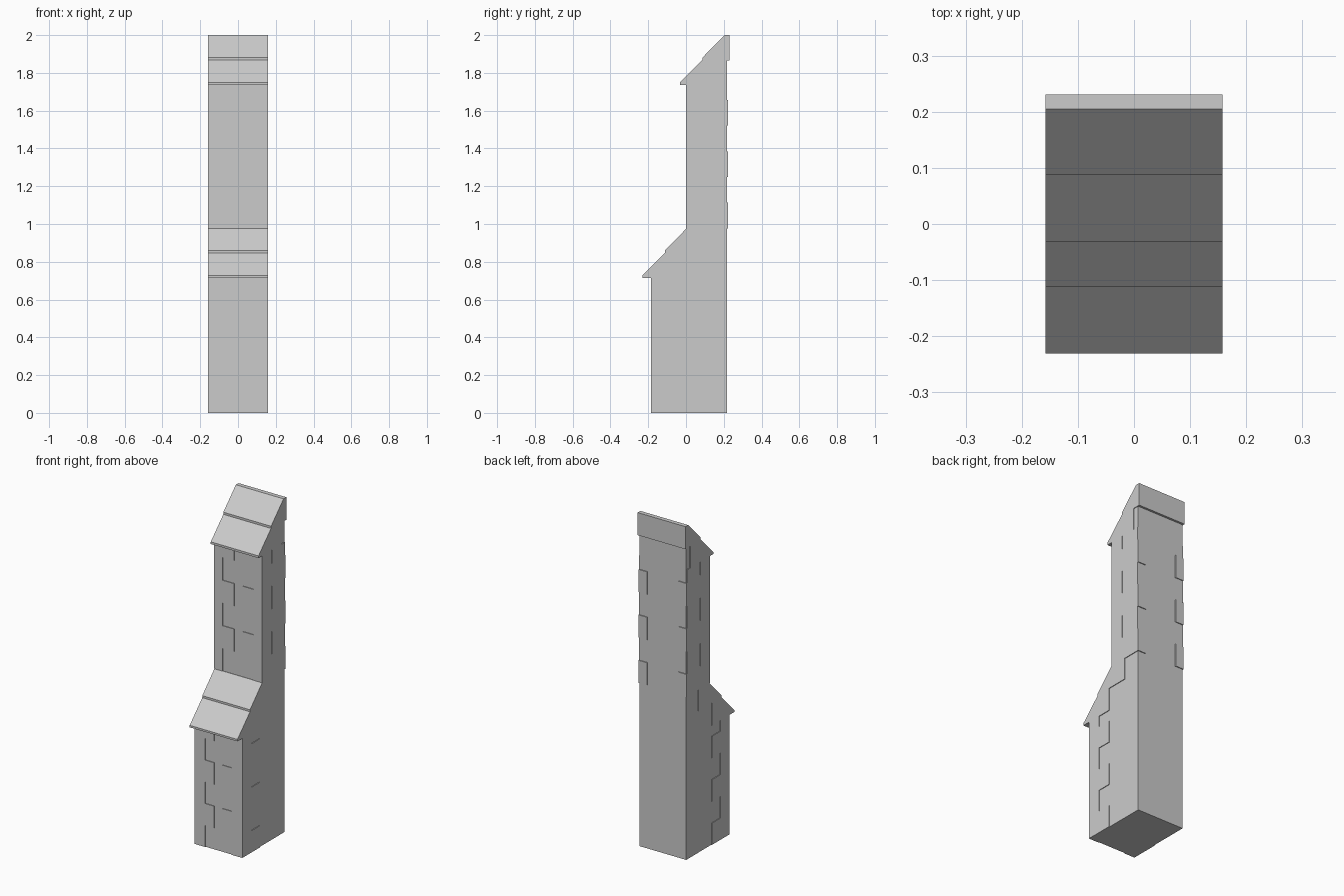
import bpy, bmesh

if "Cube" in bpy.data.objects:
    bpy.data.objects.remove(bpy.data.objects["Cube"])

HALF = 0.158      # half width of the caps and corner stones
COURSE = 0.13     # lower course height


def prism(name, profile, half):
    """Extrude a (y, z) profile across x."""
    bm = bmesh.new()
    face = bm.faces.new([bm.verts.new((-half, y, z)) for y, z in profile])
    ext = bmesh.ops.extrude_face_region(bm, geom=[face])
    verts = [v for v in ext["geom"] if isinstance(v, bmesh.types.BMVert)]
    bmesh.ops.translate(bm, verts=verts, vec=(2 * half, 0, 0))
    bmesh.ops.recalc_face_normals(bm, faces=bm.faces)
    return finish(name, bm)


def finish(name, bm):
    mesh = bpy.data.meshes.new(name)
    bm.to_mesh(mesh)
    bm.free()
    obj = bpy.data.objects.new(name, mesh)
    bpy.context.collection.objects.link(obj)
    return obj


def stone(name, width, y0, y1, z0, z1):
    """Corner stone on the right side, mirrored to the left."""
    bm = bmesh.new()
    bmesh.ops.create_cube(bm, size=1)
    for v in bm.verts:
        v.co.x = HALF - width * (0.5 - v.co.x)
        v.co.y = (y0 + y1) / 2 + v.co.y * (y1 - y0)
        v.co.z = (z0 + z1) / 2 + v.co.z * (z1 - z0)
    obj = finish(name, bm)
    obj.modifiers.new("mirror", 'MIRROR')
    return obj


# Plain masonry core
prism("buttress_core", [(-0.181, 0), (-0.181, 0.73), (0.005, 0.93), (0.005, 1.76),
                        (0.2, 1.95), (0.218, 1.95), (0.218, 0)], 0.154)

# Sloping caps, each with a stepped bed of stones below
prism("lower_cap", [(-0.231, 0.715), (-0.231, 0.727), (-0.112, 0.847), (-0.112, 0.859),
                    (0.003, 0.977), (0.108, 0.977), (0.108, 0.85), (-0.02, 0.85),
                    (-0.02, 0.715)], HALF)
prism("upper_cap", [(-0.032, 1.736), (-0.032, 1.749), (0.087, 1.868), (0.087, 1.881),
                    (0.205, 2.0), (0.231, 2.0), (0.231, 1.865), (0.185, 1.865),
                    (0.185, 1.736)], HALF)

# Lower corner stones, alternating long and short
for k in range(6):
    long_side = k % 2 == 0
    stone("lower_corner_stone", 0.07 if long_side else 0.13,
          -0.185, -0.185 + (0.165 if long_side else 0.085),
          k * COURSE, min((k + 1) * COURSE, 0.715))

# Upper corner stones, every other course wrapping through to the back
for k in range(6):
    z0 = 0.977 + k * 0.136
    z1 = min(z0 + 0.136, 1.736)
    if k % 2 == 0:
        stone("upper_front_stone", 0.055, 0.001, 0.125, z0, z1)
        stone("upper_back_stone", 0.055, 0.125, 0.223, z0, z1)
    else:
        stone("upper_front_stone", 0.13, 0.001, 0.09, z0, z1)
        stone("upper_back_stone", 0.13, 0.094, 0.2175, z0, z1)
